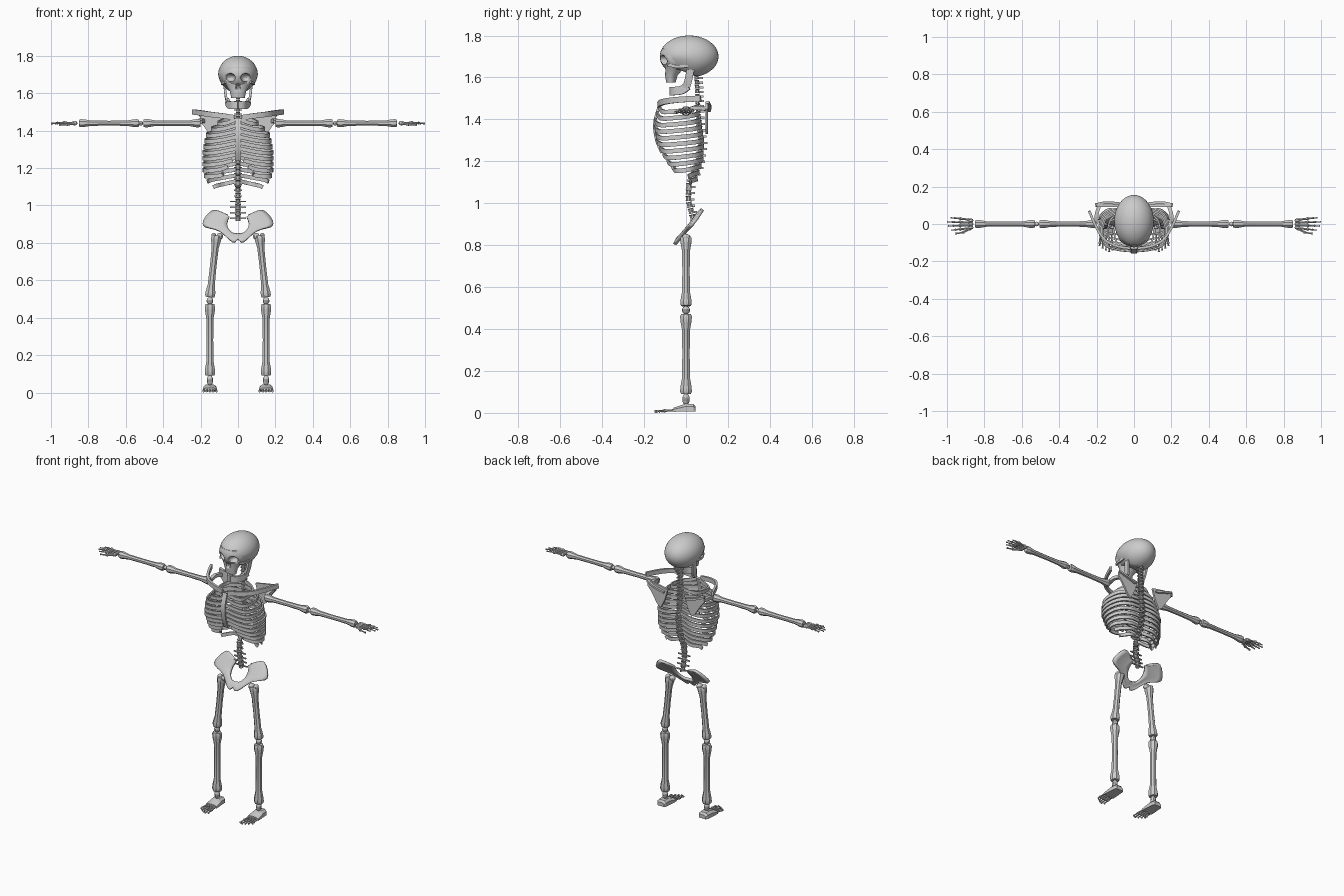
import bpy, bmesh, math
from mathutils import Vector, Matrix

if "Cube" in bpy.data.objects:
    bpy.data.objects.remove(bpy.data.objects["Cube"])

mat = bpy.data.materials.new("bone_grey")
mat.diffuse_color = (0.6, 0.6, 0.6, 1)
mat.use_nodes = True
mat.node_tree.nodes["Principled BSDF"].inputs["Base Color"].default_value = mat.diffuse_color


def finish(name, bm, mirror=True, angle=30):
    bmesh.ops.recalc_face_normals(bm, faces=bm.faces)
    me = bpy.data.meshes.new(name)
    bm.to_mesh(me)
    bm.free()
    ob = bpy.data.objects.new(name, me)
    bpy.context.collection.objects.link(ob)
    me.materials.append(mat)
    bpy.ops.object.select_all(action='DESELECT')
    ob.select_set(True)
    bpy.context.view_layer.objects.active = ob
    bpy.ops.object.shade_smooth_by_angle(angle=math.radians(angle))
    if mirror:
        m = ob.modifiers.new("mirror", 'MIRROR')
        m.use_mirror_merge = False
    return ob


def loft(bm, rings):
    """Skin closed rings of equal count and cap both ends."""
    vs = [[bm.verts.new(p) for p in r] for r in rings]
    n = len(vs[0])
    for a, b in zip(vs, vs[1:]):
        for i in range(n):
            bm.faces.new((a[i], a[(i + 1) % n], b[(i + 1) % n], b[i]))
    bm.faces.new(vs[0][::-1])
    bm.faces.new(vs[-1])


def spline(pts, k=4):
    p = [Vector(q) for q in pts]
    p = [2 * p[0] - p[1]] + p + [2 * p[-1] - p[-2]]
    out = []
    for a, b, c, d in zip(p, p[1:], p[2:], p[3:]):
        for j in range(k):
            t = j / k
            out.append(0.5 * (2 * b + (c - a) * t + (2 * a - 5 * b + 4 * c - d) * t * t
                              + (3 * b - a - 3 * c + d) * t ** 3))
    return out + [p[-2]]


def strip(bm, pts, h, t, ref=(0, 0, 1)):
    """Flat band along a curve: h across the ref axis, t thick."""
    s = spline(pts)
    rings = []
    for i, p in enumerate(s):
        tan = (s[min(i + 1, len(s) - 1)] - s[max(i - 1, 0)]).normalized()
        side = tan.cross(Vector(ref)).normalized()
        up = side.cross(tan)
        rings.append([p + side * a * t / 2 + up * b * h / 2
                      for a, b in ((-1, -1), (1, -1), (1, 1), (-1, 1))])
    loft(bm, rings)


def bone(bm, p0, p1, rs, re, n=8, prof=((0, .6), (.03, 1), (.08, .95), (.2, .15), (.5, 0),
                                        (.8, .15), (.92, .95), (.97, 1), (1, .6))):
    """Shaft with knobbed ends; prof blends shaft radius to end radius."""
    p0, p1 = Vector(p0), Vector(p1)
    q = (p1 - p0).to_track_quat('Z', 'Y')
    loft(bm, [[p0.lerp(p1, t) + q @ Vector((math.cos(a) * r, math.sin(a) * r, 0))
               for a in [2 * math.pi * (i + .5) / n for i in range(n)]]
              for t, r in [(t, rs + (re - rs) * f) for t, f in prof]])


def ball(bm, c, r, seg=10, rings=7):
    bmesh.ops.create_uvsphere(bm, u_segments=seg, v_segments=rings, radius=1,
                              matrix=Matrix.Translation(c) @ Matrix.Diagonal((*r, 1)))


def box(bm, c, s):
    bmesh.ops.create_cube(bm, size=1, matrix=Matrix.Translation(c) @ Matrix.Diagonal((*s, 1)))


def lerp_table(z, tab):
    for (a, u), (b, v) in zip(tab, tab[1:]):
        if a >= z >= b:
            return u + (v - u) * (a - z) / (a - b)
    return tab[0][1] if z > tab[0][0] else tab[-1][1]


# --- skull: cranium and face, with eye and nose openings cut in ---
bm = bmesh.new()
ball(bm, (0, .015, 1.70), (.106, .14, .1), 40, 24)
for v in bm.verts:
    if v.co.z < 1.7:
        f = max(0, min(1, (.06 - v.co.y) / .1))
        v.co.x *= 1 - f * 2.4 * (1.7 - v.co.z)
        v.co.z = max(v.co.z, 1.60 + .04 * f)
cranium = finish("cranium", bm, False, 40)
bm = bmesh.new()
loft(bm, [[(w * math.cos(a), (yf + yb) / 2 + (yb - yf) / 2 * math.sin(a), z)
           for a in [2 * math.pi * i / 24 for i in range(24)]]
          for z, w, yf, yb in ((1.74, .07, -.115, 0), (1.70, .085, -.12, 0), (1.67, .083, -.108, 0),
                               (1.645, .065, -.1, -.01), (1.61, .043, -.1, -.04), (1.575, .036, -.094, -.05))])
face = finish("face_bone", bm, False, 40)
bm = bmesh.new()
for s in (-1, 1):
    ball(bm, (s * .043, -.12, 1.683), (.029, .045, .024), 16, 10)
ball(bm, (0, -.11, 1.632), (.014, .03, .02), 12, 8)
cutter = finish("socket_cutter", bm, False)
for ob in (cranium, face):
    m = ob.modifiers.new("cut", 'BOOLEAN')
    m.object, m.operation, m.solver = cutter, 'DIFFERENCE', 'EXACT'
    bpy.context.view_layer.objects.active = ob
    bpy.ops.object.modifier_apply(modifier="cut")
bpy.data.objects.remove(cutter)

# --- jaw and cheek arches ---
bm = bmesh.new()
strip(bm, [(0, -.072, 1.535), (.03, -.06, 1.535), (.05, -.02, 1.54), (.06, .008, 1.56)], .04, .014)
strip(bm, [(.058, 0, 1.55), (.066, .012, 1.59), (.072, .022, 1.645)], .012, .036, (1, 0, 0))
finish("jaw", bm)
bm = bmesh.new()
strip(bm, [(.068, -.085, 1.66), (.085, -.04, 1.652), (.085, .01, 1.655)], .014, .01)
finish("cheek_arch", bm)

# --- spine ---
spine_y = ((1.62, .05), (1.5, .055), (1.4, .06), (1.3, .072), (1.2, .058), (1.1, .015), (1.02, .01), (.92, .035))
bm = bmesh.new()
z, i = 1.61, 0
while z > .92:
    y = lerp_table(z, spine_y)
    step = .022 if z > 1.47 else .03
    r = .013 if z > 1.4 else .016
    bone(bm, (0, y, z), (0, lerp_table(z - step * .85, spine_y), z - step * .85), r * .8, r)
    box(bm, (0, y + .018, z - step * .6), (.007, .025, .01))
    box(bm, (0, y + .008, z - step * .5), (.085 if z < 1.05 else .045, .008, .007))
    z -= step
finish("spine", bm, False)

# --- ribs ---
bm = bmesh.new()
width = ((1.46, .1), (1.43, .135), (1.39, .17), (1.3, .186), (1.2, .184), (1.15, .17), (1.11, .13))
front = ((1.46, -.125), (1.38, -.15), (1.3, -.138), (1.22, -.1), (1.14, -.035), (1.1, 0))
back = ((1.46, .05), (1.3, .082), (1.2, .078), (1.11, .05))
for i in range(12):
    z = 1.455 - i * .0312
    w, yf, yb = (lerp_table(z, t) for t in (width, front, back))
    ys = lerp_table(z + .015, spine_y)
    ym = (yf + yb) / 2
    xe = .015 if i < 7 else .03 + .025 * (i - 7)
    pts = [(.01, ys, z + .018), (.5 * w, yb, z + .005), (.87 * w, yb - .03, z - .006), (w, ym, z - .015),
           (.87 * w, yf + .3 * (ym - yf), z - .02), (.5 * w, yf + .008, z - .012), (xe, yf, z + .004)]
    strip(bm, pts[:4] if i > 9 else pts, .021, .009)
finish("ribs", bm)
bm = bmesh.new()
strip(bm, [(0, -.128, 1.465), (0, -.15, 1.38), (0, -.14, 1.3), (0, -.115, 1.24)], .03, .014, (1, 0, 0))
finish("breastbone", bm, False)

# --- shoulder girdle ---
bm = bmesh.new()
strip(bm, [(.02, -.13, 1.47), (.09, -.118, 1.48), (.155, -.085, 1.488), (.2, -.02, 1.495), (.24, .07, 1.5)], .028, .014)
finish("collar_bone", bm)
bm = bmesh.new()
outline = [(.06, 1.46), (.11, 1.47), (.2, 1.485), (.205, 1.45), (.18, 1.42), (.135, 1.35), (.11, 1.33), (.08, 1.39)]
loft(bm, [[(x, y, z) for x, z in outline] for y in (.092, .104)])
strip(bm, [(.08, .11, 1.44), (.15, .114, 1.46), (.205, .104, 1.482)], .012, .014)
strip(bm, [(.185, .1, 1.45), (.2, .05, 1.455), (.2, .005, 1.445)], .02, .02)
finish("shoulder_blade", bm)

# --- arms ---
bm = bmesh.new()
bone(bm, (.2, 0, 1.44), (.505, 0, 1.44), .015, .024)
finish("upper_arm", bm)
bm = bmesh.new()
ball(bm, (.52, 0, 1.44), (.013, .013, .013))
finish("elbow", bm)
bm = bmesh.new()
bone(bm, (.53, 0, 1.44), (.85, 0, 1.44), .014, .023)
finish("forearm", bm)
bm = bmesh.new()
for j in range(3):
    ball(bm, (.872, .018 * (j - 1), 1.44), (.014, .012, .012), 8, 6)
for y, tip in ((-.028, .975), (-.009, .995), (.01, 1.0), (.029, .98)):
    knuckle = .932
    bone(bm, (.88, y * .8, 1.44), (knuckle, y, 1.442), .006, .01, 6)
    mid = knuckle + (tip - knuckle) * .55
    bone(bm, (knuckle, y, 1.442), (mid, y * 1.1, 1.441), .0045, .007, 6)
    bone(bm, (mid, y * 1.1, 1.441), (tip, y * 1.15, 1.438), .0035, .0055, 6)
bone(bm, (.875, -.025, 1.437), (.915, -.045, 1.434), .006, .009, 6)
bone(bm, (.915, -.045, 1.434), (.955, -.052, 1.432), .0045, .007, 6)
finish("hand", bm)

# --- pelvis: curved sheet between inner notch and outer rim ---
inner = spline([(0, 0, .845), (.03, 0, .85), (.052, 0, .872), (.058, 0, .9), (.052, 0, .925), (.045, 0, .94)])
outer = spline([(0, 0, .818), (.03, 0, .805), (.1, 0, .862), (.188, 0, .898), (.135, 0, .97), (.06, 0, .945)])
bm = bmesh.new()
grid = []
for a, b in zip(inner, outer):
    row = []
    for k in range(6):
        p = a.lerp(b, k / 5)
        p.y = -.058 + (p.z - .8) * .75 + .014 * (p.x / .19) - .012 * math.sin(math.pi * k / 5) * 0.4
        row.append(bm.verts.new(p))
    grid.append(row)
for r, s in zip(grid, grid[1:]):
    for k in range(5):
        bm.faces.new((r[k], r[k + 1], s[k + 1], s[k]))
pelvis = finish("pelvis", bm)
pelvis.modifiers["mirror"].use_mirror_merge = True
m = pelvis.modifiers.new("thick", 'SOLIDIFY')
m.thickness, m.offset = .016, 0

# --- legs ---
bm = bmesh.new()
bone(bm, (.115, 0, .84), (.15, 0, .51), .019, .029)
ball(bm, (.098, 0, .835), (.019, .022, .018))
ball(bm, (.13, 0, .838), (.014, .02, .016))
finish("thigh_bone", bm)
bm = bmesh.new()
ball(bm, (.15, 0, .49), (.019, .019, .02))
finish("knee", bm)
bm = bmesh.new()
bone(bm, (.15, 0, .472), (.15, 0, .09), .019, .03)
finish("shin_bone", bm)
bm = bmesh.new()
ball(bm, (.15, 0, .065), (.018, .018, .028))
finish("ankle", bm)
bm = bmesh.new()
loft(bm, [[(.15 + x * w, y, z) for x, z in ((-1, .006), (1, .006), (1, h * .7), (.6, h), (-.6, h), (-1, h * .7))]
          for y, w, h in ((.046, .024, .03), (.035, .032, .042), (0, .034, .044), (-.03, .037, .034), (-.06, .038, .024))])
finish("foot", bm)
bm = bmesh.new()
for j in range(5):
    x = .03 - .015 * j
    tip = -.15 + .008 * abs(j - 3) ** 1.3
    bone(bm, (.15 + x, -.05, .013), (.15 + x * 1.1, -.105, .01), .005, .008, 6)
    bone(bm, (.15 + x * 1.1, -.105, .01), (.15 + x * 1.15, tip, .007), .004, .007, 6)
finish("toes", bm)
